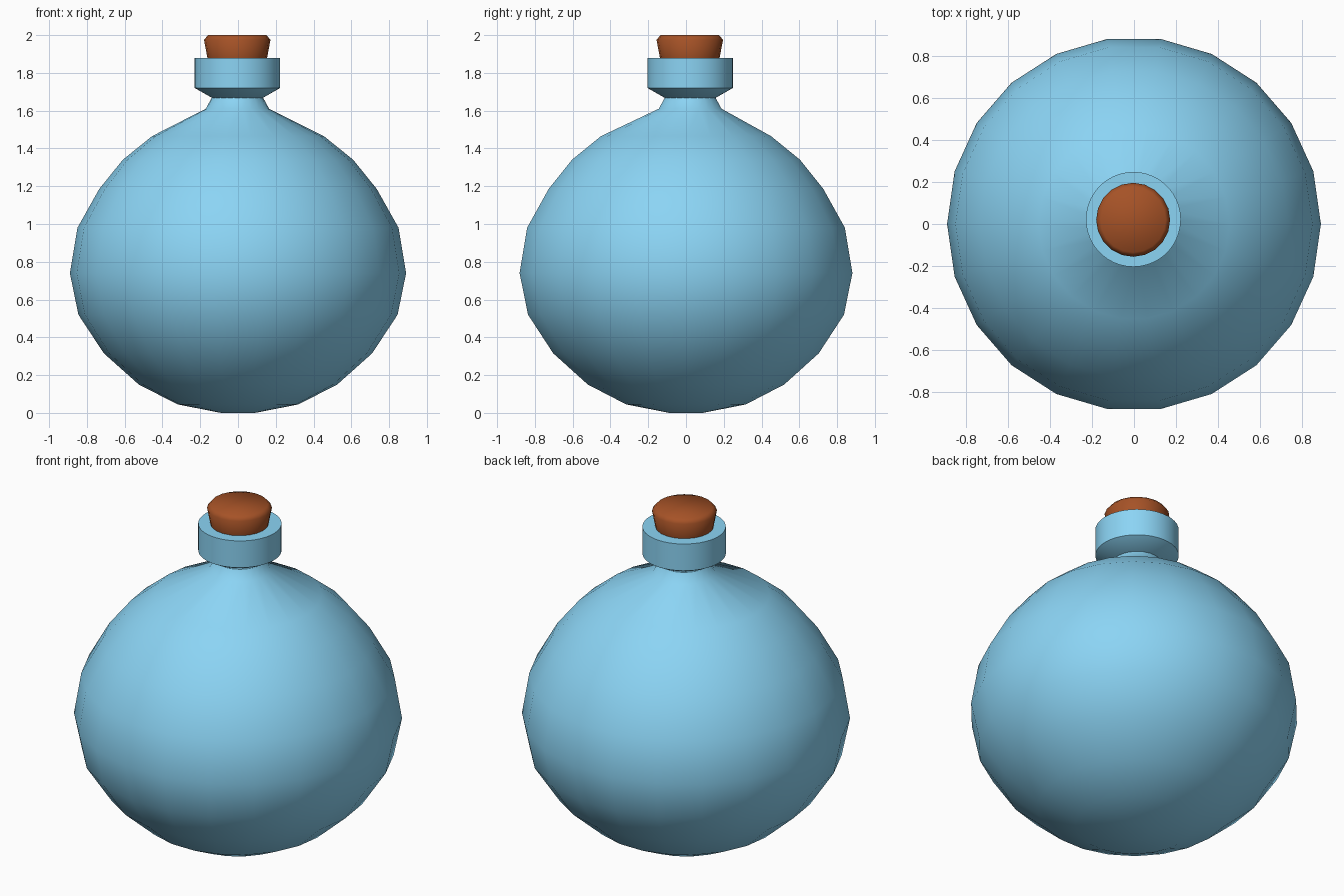
import bpy, bmesh, math

if "Cube" in bpy.data.objects:
    bpy.data.objects.remove(bpy.data.objects["Cube"])

def material(name, rgb):
    m = bpy.data.materials.new(name)
    m.diffuse_color = (*rgb, 1)
    m.use_nodes = True
    m.node_tree.nodes["Principled BSDF"].inputs["Base Color"].default_value = m.diffuse_color
    return m

def lathe(name, profile, sides, mat, angle):
    """Stack rings of (radius, z, x offset, y offset) and cap both ends."""
    bm = bmesh.new()
    rings = []
    for r, z, ox, oy in profile:
        rings.append([bm.verts.new((ox + r * math.cos(2 * math.pi * i / sides),
                                    oy + r * math.sin(2 * math.pi * i / sides), z))
                      for i in range(sides)])
    for a, b in zip(rings, rings[1:]):
        for i in range(sides):
            j = (i + 1) % sides
            bm.faces.new((a[i], a[j], b[j], b[i]))
    bm.faces.new(rings[0][::-1])
    bm.faces.new(rings[-1])
    me = bpy.data.meshes.new(name)
    bm.to_mesh(me)
    bm.free()
    me.materials.append(mat)
    ob = bpy.data.objects.new(name, me)
    bpy.context.collection.objects.link(ob)
    bpy.ops.object.select_all(action='DESELECT')
    ob.select_set(True)
    bpy.context.view_layer.objects.active = ob
    bpy.ops.object.shade_smooth_by_angle(angle=math.radians(angle))
    return ob

glass = material("blue_glass", (0.26, 0.66, 0.91))
cork = material("cork_brown", (0.38, 0.085, 0.02))
CX, CY = -0.003, 0.022   # the neck sits slightly off centre

# round body rising into the short neck
body = [(0.09, 0.0), (0.32, 0.045), (0.525, 0.15), (0.71, 0.315), (0.845, 0.52),
        (0.89, 0.74), (0.85, 0.98), (0.735, 1.185), (0.61, 1.34), (0.455, 1.465)]
profile = [(r, z, 0, 0) for r, z in body]
profile += [(0.168, 1.61, CX, CY), (0.135, 1.67, CX, CY)]
lathe("flask_body", profile, 22, glass, 45)

# collar around the mouth
lathe("neck_collar", [(r, z, CX, CY) for r, z in
      [(0.135, 1.668), (0.226, 1.72), (0.226, 1.88)]], 44, glass, 45)

# tapered stopper with a rounded top edge
lathe("cork_stopper", [(r, z, -0.004, 0.02) for r, z in
      [(0.145, 1.80), (0.158, 1.88), (0.176, 1.975), (0.155, 2.0)]], 20, cork, 65)
